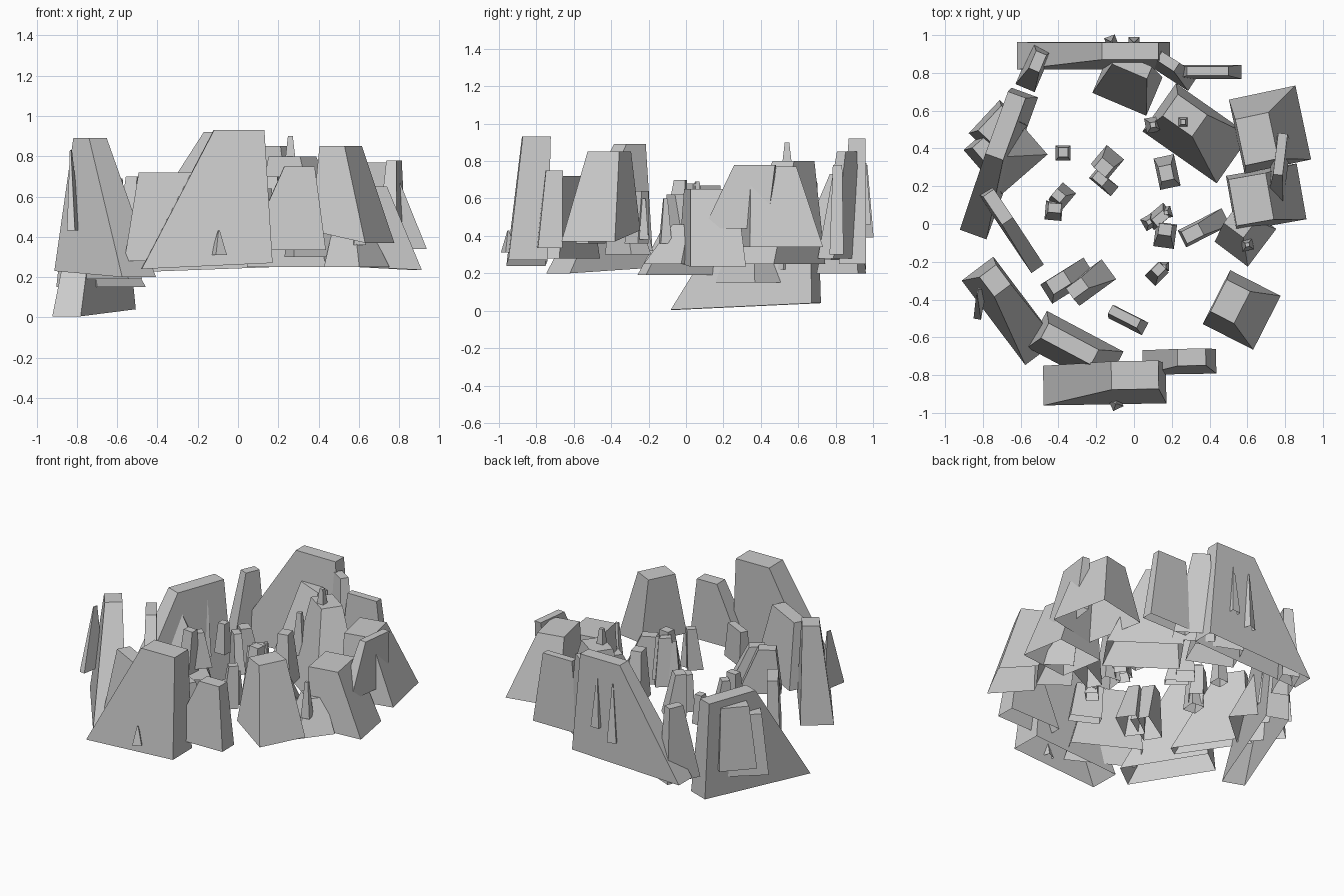
import bpy, bmesh
from math import radians
from mathutils import Matrix


def rock(name, base, top, z, turn=0, drop=(0, 0)):
    """Leaning tapered shell, open below. base/top = (x, y, length, depth); drop shifts base ends in z."""
    bm = bmesh.new()
    rot = Matrix.Rotation(radians(turn), 2)
    rings = []
    for (x, y, w, d), h, dz in ((base, z[0], drop), (top, z[1], (0, 0))):
        ring = []
        for sx, sy in ((-1, -1), (1, -1), (1, 1), (-1, 1)):
            c, s = sx * w / 2, sy * d / 2
            px = rot[0][0] * c + rot[0][1] * s
            py = rot[1][0] * c + rot[1][1] * s
            ring.append(bm.verts.new((x + px, y + py, h + dz[sx > 0])))
        rings.append(ring)
    lo, hi = rings
    bm.faces.new(hi)
    for i in range(4):
        j = (i + 1) % 4
        bm.faces.new((lo[i], lo[j], hi[j], hi[i]))
    me = bpy.data.meshes.new(name)
    bm.to_mesh(me)
    bm.free()
    ob = bpy.data.objects.new(name, me)
    bpy.context.collection.objects.link(ob)


def spike(name, x, y, z, size, tip=0.35, turn=0):
    """Small upright spire."""
    rock(name, (x, y, size, size), (x, y, size * tip, size * tip), z, turn)


# Front arc of the ring
rock("front_cliff", (-.155, -.85, .65, .21), (.005, -.80, .25, .15), (.255, .93), 1, (-.015, .015))
rock("front_right_block", (.24, -.73, .39, .13), (.305, -.705, .15, .09), (.335, .75), 1)
rock("front_left_block", (-.31, -.665, .46, .22), (-.34, -.635, .30, .09), (.28, .72), -28)
rock("southwest_cliff", (-.66, -.46, .56, .21), (-.735, -.30, .13, .11), (.21, .89), -53, (.02, -.01))
rock("southwest_fin", (-.815, -.42, .17, .04), (-.83, -.36, .03, .006), (.43, .83), 80)
rock("southeast_boulder", (.57, -.455, .30, .32), (.51, -.41, .14, .19), (.40, .85), -27, (.03, -.03))

# Left arc
rock("west_slab", (-.65, -.03, .50, .08), (-.72, .09, .18, .07), (.19, .67), -56)
rock("west_cliff", (-.715, .32, .80, .15), (-.68, .52, .35, .10), (.02, .69), 70, (-.015, .02))
rock("west_outcrop_low", (-.68, .38, .32, .31), (-.77, .38, .10, .15), (.15, .56), 41)
rock("west_outcrop_high", (-.72, .50, .24, .20), (-.72, .52, .18, .12), (.22, .64), 47)
rock("northwest_pillar", (-.53, .83, .24, .11), (-.51, .86, .10, .06), (.20, .70), 67)

# Back arc
rock("back_cliff", (-.215, .89, .81, .145), (-.02, .915, .30, .09), (.235, .92), 0, (-.015, .015))
rock("back_inner_boulder", (-.035, .735, .31, .22), (-.01, .84, .20, .07), (.27, .73), -23)
rock("back_slab", (.20, .82, .27, .10), (.18, .86, .11, .055), (.28, .85), -33)
rock("northeast_slab", (.40, .805, .34, .075), (.39, .81, .22, .05), (.30, .78))

# Right arc
rock("northeast_boulder", (.33, .48, .48, .31), (.27, .575, .19, .14), (.25, .80), -35)
rock("east_boulder_back", (.72, .50, .36, .40), (.65, .45, .18, .25), (.34, .77), 12)
rock("east_boulder_front", (.70, .14, .38, .30), (.62, .13, .20, .25), (.245, .65), 10, (.01, -.01))
rock("east_fin", (.765, .27, .09, .34), (.775, .37, .05, .22), (.44, .78), -7)
rock("southeast_ledge", (.59, -.06, .22, .25), (.56, .01, .13, .11), (.25, .46), -37)

# Inner stones
rock("inner_east_slab", (.37, -.02, .26, .10), (.31, -.05, .10, .07), (.30, .62), 27)
rock("inner_south_slab", (-.03, -.51, .20, .075), (-.05, -.49, .17, .05), (.36, .60), -27)
rock("inner_southwest_slab_a", (-.35, -.30, .27, .12), (-.40, -.31, .11, .08), (.32, .62), 32)
rock("inner_southwest_slab_b", (-.23, -.31, .24, .13), (-.30, -.34, .10, .07), (.30, .60), 36)
rock("inner_west_stone_a", (-.425, .07, .09, .10), (-.42, .085, .07, .05), (.33, .61), -5)
rock("inner_west_stone_b", (-.38, .145, .09, .12), (-.40, .15, .06, .05), (.35, .58), -40)
rock("inner_northwest_stone", (-.375, .375, .08, .08), (-.375, .38, .05, .05), (.36, .56))
rock("inner_north_stone_a", (-.14, .33, .12, .13), (-.16, .30, .08, .07), (.34, .62), -40)
rock("inner_north_stone_b", (-.16, .22, .15, .065), (-.18, .24, .07, .05), (.35, .60), -40)
rock("inner_northeast_stone", (.175, .275, .11, .17), (.17, .27, .07, .08), (.34, .68), 12)
rock("centre_stone_a", (.165, -.06, .11, .13), (.165, -.03, .07, .06), (.35, .70), -8)
rock("centre_stone_b", (.13, .04, .13, .08), (.14, .03, .08, .05), (.36, .68), 40)
rock("inner_south_stone", (.12, -.265, .10, .08), (.13, -.24, .06, .05), (.36, .64), 45)

# Spires on the rocks
for i, (x, y, z0, z1, size, turn) in enumerate((
        (.08, .01, .40, .66, .07, 30), (.17, .06, .40, .69, .06, 15),
        (.16, -.225, .38, .60, .05, 0), (.26, .54, .70, .90, .07, 0),
        (.10, .525, .42, .70, .08, 10), (.60, -.11, .36, .60, .06, 10))):
    spike(f"spire_{i + 1}", x, y, (z0, z1), size, turn=turn)

# Sharp slivers on the outer cliff faces
for i, (x, y, z0, z1, turn) in enumerate((
        (-.12, .965, .39, .78, 20), (.0, .96, .46, .79, 0), (-.095, -.95, .31, .43, 25))):
    spike(f"sliver_{i + 1}", x, y, (z0, z1), .06, .12, turn)
